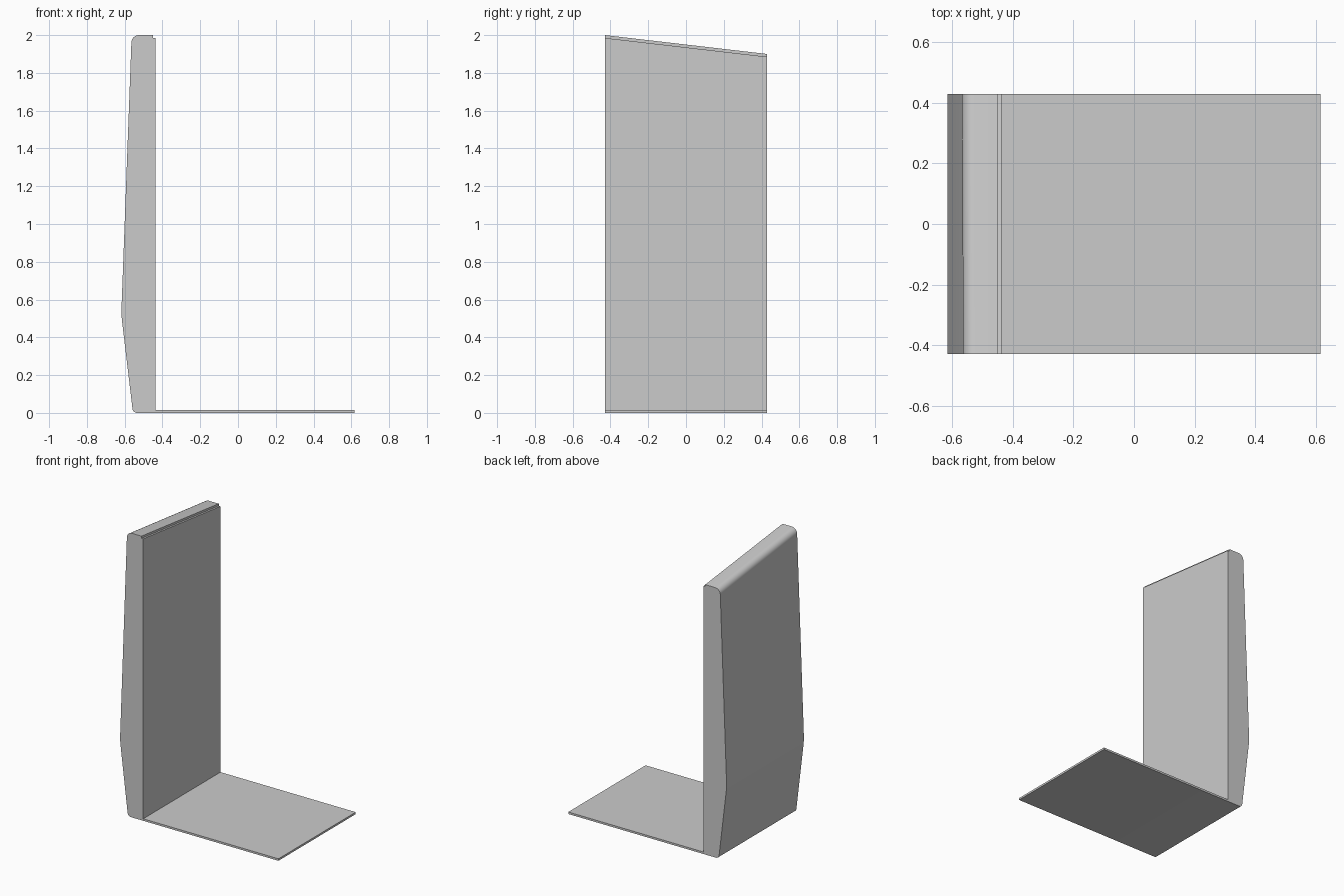
import bpy, bmesh, math
from mathutils import Vector

cube = bpy.data.objects.get("Cube")
if cube:
    bpy.data.objects.remove(cube, do_unlink=True)

HALF_DEPTH = 0.43
TOP_DROP = 0.1      # the top falls this much towards the back
GREY = (0.6, 0.6, 0.6, 1)

grey = bpy.data.materials.new("plain_grey")
grey.use_nodes = True
grey.diffuse_color = GREY
grey.node_tree.nodes["Principled BSDF"].inputs["Base Color"].default_value = GREY


def fillet(prev, corner, nxt, radius, steps=8):
    """Points of an arc that rounds one profile corner."""
    p, c, n = Vector(prev), Vector(corner), Vector(nxt)
    a, b = (p - c).normalized(), (n - c).normalized()
    half = a.angle(b) / 2
    centre = c + (a + b).normalized() * radius / math.sin(half)
    reach = radius / math.tan(half)
    start = (c + a * reach - centre).normalized()
    end = (c + b * reach - centre).normalized()
    return [centre + start.slerp(end, i / steps) * radius for i in range(steps + 1)]


# Side profile: x, z, corner radius
corners = [
    (0.616, 0, 0), (0.616, 0.014, 0),            # thin foot
    (-0.437, 0.014, 0), (-0.437, 1.985, 0),      # flat inner face
    (-0.451, 1.985, 0), (-0.451, 2.0, 0),        # small step at the top
    (-0.563, 2.0, 0.04),                         # rounded top edge
    (-0.618, 0.52, 0.5),                         # soft bulge
    (-0.556, 0, 0.025),                          # rounded lower edge
]
profile = []
for i, (x, z, r) in enumerate(corners):
    if r:
        before, after = corners[i - 1], corners[(i + 1) % len(corners)]
        profile += fillet((before[0], before[1], 0), (x, z, 0), (after[0], after[1], 0), r)
    else:
        profile.append(Vector((x, z, 0)))

# Upright and foot in one piece, with the top sheared down at the back
bm = bmesh.new()
front = [bm.verts.new((p.x, -HALF_DEPTH, p.y)) for p in profile]
back = []
for p in profile:
    top = p.y > 1
    lean = 0.0037 if top and p.x < -0.5 else 0
    back.append(bm.verts.new((p.x - lean, HALF_DEPTH, p.y - TOP_DROP * top)))
bm.faces.new(front)
bm.faces.new(back[::-1])
for i in range(len(front)):
    j = (i + 1) % len(front)
    bm.faces.new((front[i], back[i], back[j], front[j]))
bmesh.ops.recalc_face_normals(bm, faces=bm.faces)

mesh = bpy.data.meshes.new("bookend")
bm.to_mesh(mesh)
bm.free()
mesh.materials.append(grey)
bookend = bpy.data.objects.new("bookend", mesh)
bpy.context.collection.objects.link(bookend)
bpy.context.view_layer.objects.active = bookend
bookend.select_set(True)
bpy.ops.object.shade_smooth_by_angle(angle=math.radians(30))
